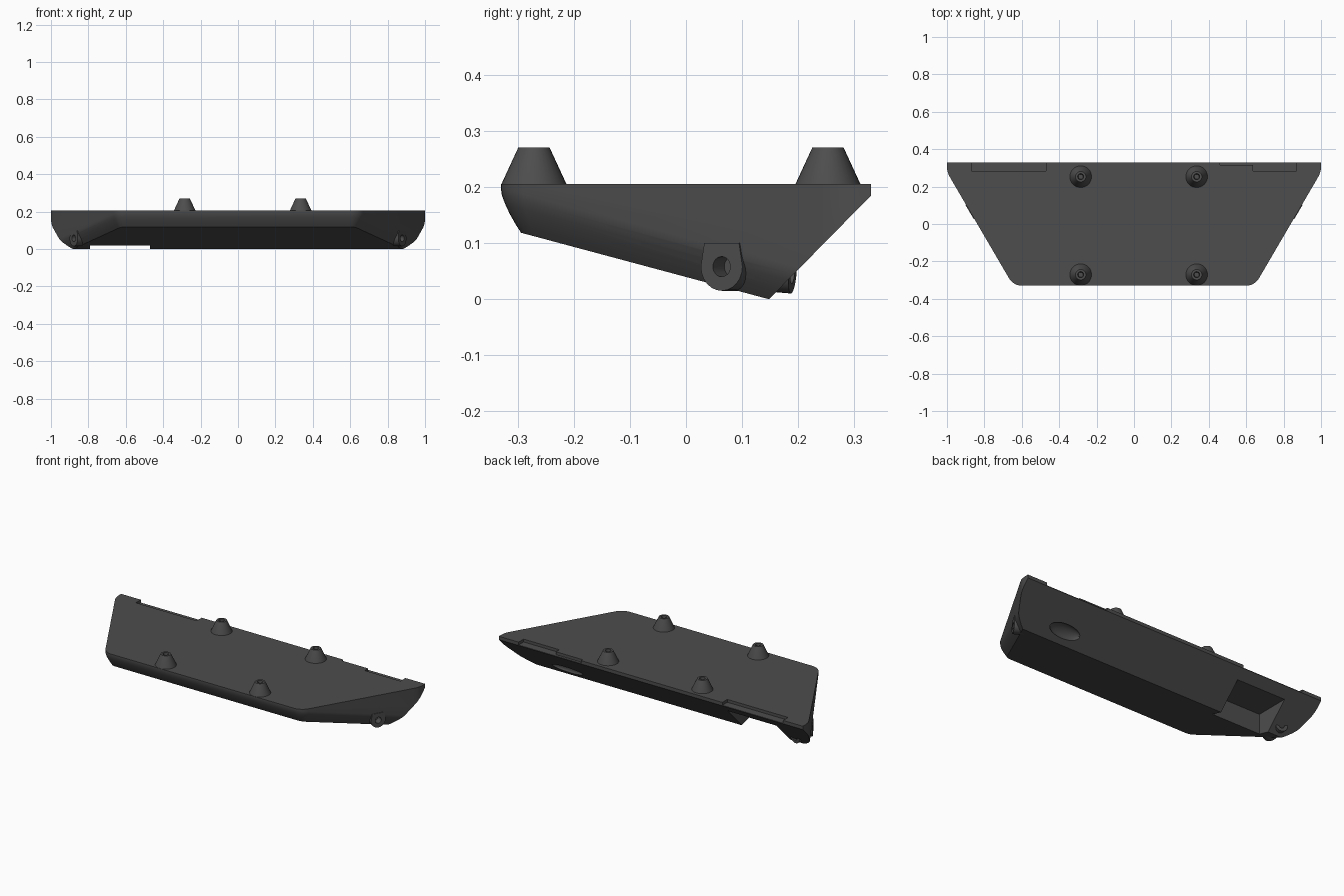
import bpy, bmesh, math
from mathutils import Vector, Matrix

if "Cube" in bpy.data.objects:
    bpy.data.objects.remove(bpy.data.objects["Cube"])

mat = bpy.data.materials.new("charcoal")
mat.diffuse_color = (0.075, 0.075, 0.075, 1)
mat.use_nodes = True
mat.node_tree.nodes["Principled BSDF"].inputs["Base Color"].default_value = mat.diffuse_color
TOP = 0.205


def make(name, bm):
    bmesh.ops.recalc_face_normals(bm, faces=bm.faces)
    me = bpy.data.meshes.new(name)
    bm.to_mesh(me)
    bm.free()
    ob = bpy.data.objects.new(name, me)
    bpy.context.collection.objects.link(ob)
    me.materials.append(mat)
    return ob


def loft(name, rings):
    """Closed solid through rings of equal point count."""
    bm = bmesh.new()
    vs = [[bm.verts.new(p) for p in r] for r in rings]
    n = len(vs[0])
    for a, b in zip(vs, vs[1:]):
        for i in range(n):
            bm.faces.new((a[i], a[(i + 1) % n], b[(i + 1) % n], b[i]))
    bm.faces.new(vs[0])
    bm.faces.new(vs[-1])
    return make(name, bm)


def box(name, x0, x1, y0, y1, z0, z1):
    return loft(name, [[(x0, y0, z), (x1, y0, z), (x1, y1, z), (x0, y1, z)] for z in (z0, z1)])


def rod(name, start, end, r, n=24):
    s, e = Vector(start), Vector(end)
    q = (e - s).to_track_quat('Z', 'Y')
    ring = [q @ Vector((r * math.cos(2 * math.pi * i / n), r * math.sin(2 * math.pi * i / n), 0))
            for i in range(n)]
    return loft(name, [[c + p for p in ring] for c in (s, e)])


def cut(ob, cutter):
    m = ob.modifiers.new("cut", 'BOOLEAN')
    m.operation, m.solver, m.object = 'DIFFERENCE', 'EXACT', cutter
    bpy.context.view_layer.objects.active = ob
    bpy.ops.object.modifier_apply(modifier=m.name)
    bpy.data.objects.remove(cutter)


def smooth(ob):
    bpy.ops.object.select_all(action='DESELECT')
    ob.select_set(True)
    bpy.context.view_layer.objects.active = ob
    bpy.ops.object.shade_smooth_by_angle(angle=math.radians(30))


# Plan outline: rounded front corners, slanted sides, straight rear ends
half = [(0.599 + 0.08 * math.cos(math.radians(a)), -0.25 + 0.08 * math.sin(math.radians(a)))
        for a in range(-90, -29, 10)]
half += [(0.98, 0.243), (0.992, 0.265), (0.998, 0.285), (1.0, 0.305), (1.0, 0.45)]
outline = [Vector(p) for p in half]
outline = [Vector((-p.x, p.y)) for p in reversed(outline)] + outline


def inset(d):
    res = []
    for i, p in enumerate(outline):
        a, b = outline[max(i - 1, 0)], outline[min(i + 1, len(outline) - 1)]
        n1 = n2 = None
        if p != a:
            t = (p - a).normalized()
            n1 = Vector((-t.y, t.x))
        if p != b:
            t = (b - p).normalized()
            n2 = Vector((-t.y, t.x))
        n1, n2 = n1 or n2, n2 or n1
        m = (n1 + n2).normalized()
        res.append(p + m * d / m.dot(n1))
    return res


def belly(y):
    return 0.12 - 0.268 * (y + 0.30)


# Body shell: rounded lower edge that follows the sloping belly
rings = [[(p.x, p.y, belly(p.y) + h) for p in inset(d)]
         for h, d in ((0, 0.036), (0.013, 0.026), (0.028, 0.016), (0.043, 0.008),
                      (0.057, 0.002), (0.07, 0))]
rings.append([(p.x, p.y, TOP) for p in outline])
body = loft("body", rings)

# Trim the sloping rear face and the upright rear lip
bm = bmesh.new()
bm.from_mesh(body.data)
for co, no in (((0, 0.148, 0), (0, 0.185, -0.182)), ((0, 0.33, 0), (0, 1, 0))):
    bmesh.ops.bisect_plane(bm, geom=bm.verts[:] + bm.edges[:] + bm.faces[:], dist=1e-6,
                           plane_co=co, plane_no=no, clear_outer=True)
    bmesh.ops.holes_fill(bm, edges=[e for e in bm.edges if e.is_boundary], sides=0)
bmesh.ops.recalc_face_normals(bm, faces=bm.faces)
bm.to_mesh(body.data)
bm.free()

# Pocket in the underside and shallow steps along the rear edge
cut(body, box("pocket_cutter", -0.79, -0.47, 0.078, 0.6, -0.3, 0.137))
for x0, x1, y in ((-0.87, -0.47, 0.283), (0.46, 0.64, 0.315), (0.635, 0.87, 0.283)):
    cut(body, box("step_cutter", x0, x1, y, 0.5, 0.188, 0.4))

# Shallow dish in the rear face
bm = bmesh.new()
bmesh.ops.create_uvsphere(bm, u_segments=24, v_segments=12, radius=1)
bm.transform(Matrix.Translation((0.64, 0.20, 0.053)) @ Matrix.Rotation(math.radians(45), 4, 'X')
             @ Matrix.Diagonal((0.1, 0.04, 0.025, 1)))
cut(body, make("dish_cutter", bm))
smooth(body)

# Side lugs: flat outer face, rounded bottom, drilled hole
for side, label in ((1, "right"), (-1, "left")):
    n = Vector((side * 0.862, -0.507, 0))
    t = Vector((side * 0.507, 0.862, 0))
    c = Vector((side * 0.876, 0.065, 0.058)) + n * 0.003
    prof = [(0.036, 0.042), (-0.036, 0.042)]
    prof += [(0.043 * math.cos(a), 0.043 * math.sin(a))
             for a in (math.pi + math.pi * i / 12 for i in range(13))]
    lug = loft(label + "_lug", [[c + t * u + Vector((0, 0, v)) - n * d for u, v in prof]
                                for d in (0, 0.08)])
    hole = rod("hole_cutter", c + n * 0.02, c - n * 0.04, 0.018)
    cut(body, rod("body_hole_cutter", c + n * 0.02, c - n * 0.04, 0.018))
    cut(lug, hole)
    smooth(lug)

# Short tube behind the left lug
tube = rod("rear_tube", (-0.862, 0.12, 0.052), (-0.848, 0.19, 0.046), 0.036)
cut(tube, rod("bore_cutter", (-0.856, 0.15, 0.049), (-0.846, 0.20, 0.045), 0.018))
smooth(tube)

# Tapered mounting posts with stepped holes
N = 32
for i, (x, y) in enumerate((x, y) for x in (-0.285, 0.335) for y in (-0.271, 0.253)):
    prof = ((0.059, TOP - 0.004), (0.058, TOP), (0.028, 0.27), (0.016, 0.27), (0.013, 0.235))
    post = loft("mounting_post_%d" % (i + 1),
                [[(x + r * math.cos(2 * math.pi * k / N), y + r * math.sin(2 * math.pi * k / N), z)
                  for k in range(N)] for r, z in prof])
    smooth(post)
